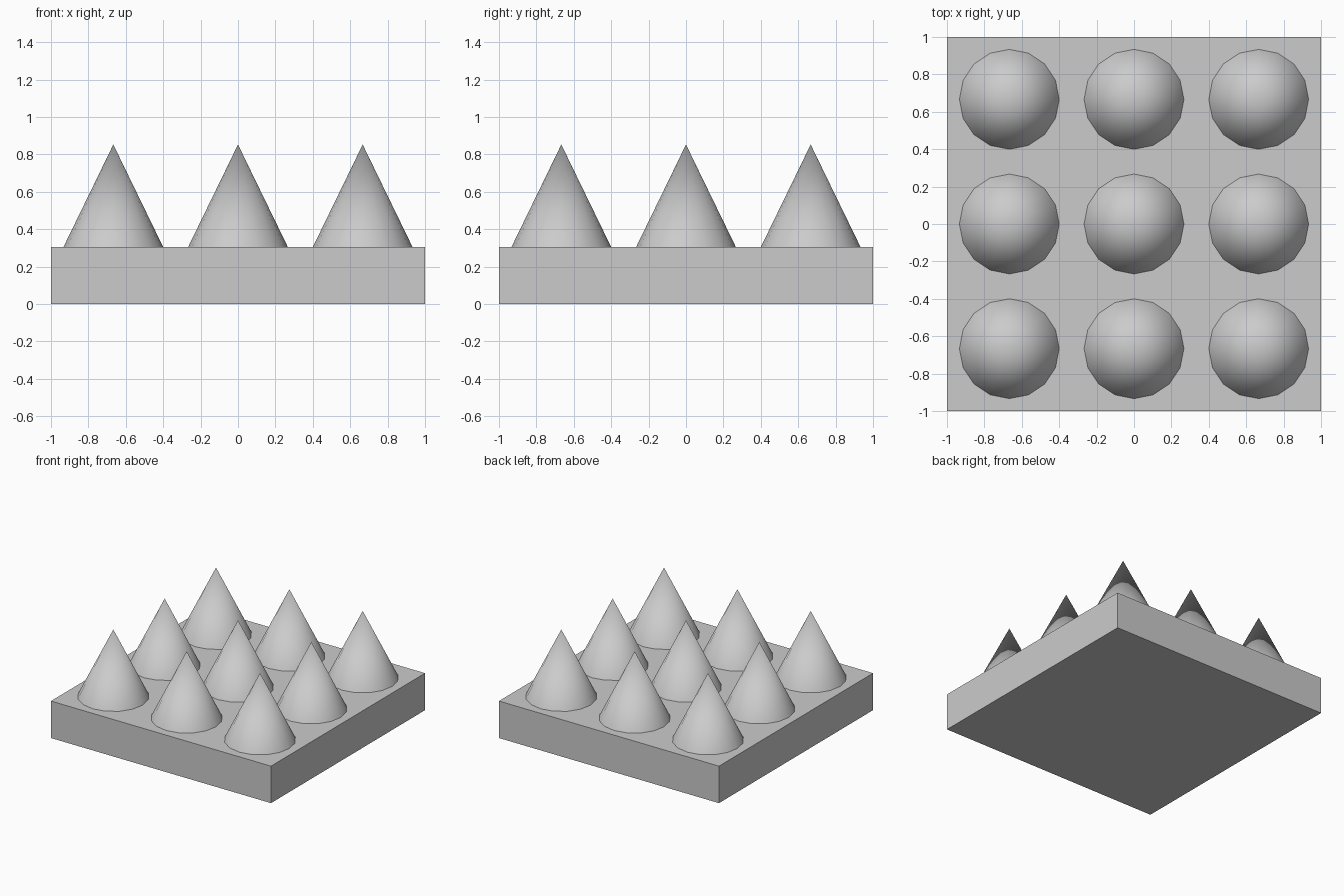
import bpy
import math

if "Cube" in bpy.data.objects:
    bpy.data.objects.remove(bpy.data.objects["Cube"])

PLATE_TOP = 0.304
APEX = 0.853
PITCH = 2 / 3
RADIUS = 0.267

# Square base plate
bpy.ops.mesh.primitive_cube_add(size=1, location=(0, 0, PLATE_TOP / 2))
plate = bpy.context.object
plate.name = "base_plate"
plate.scale = (2, 2, PLATE_TOP)
bpy.ops.object.transform_apply(location=False, rotation=False, scale=True)


# Sixteen-sided smooth cone standing on the plate
def add_spike(name, x, y):
    height = APEX - PLATE_TOP
    bpy.ops.mesh.primitive_cone_add(
        vertices=16, radius1=RADIUS, radius2=0, depth=height,
        end_fill_type='NOTHING', location=(x, y, PLATE_TOP + height / 2))
    spike = bpy.context.object
    spike.name = name
    bpy.ops.object.shade_smooth_by_angle(angle=math.radians(40))


# Three by three grid of spikes
for row in range(3):
    for col in range(3):
        add_spike(f"spike_{row + 1}_{col + 1}", (col - 1) * PITCH, (row - 1) * PITCH)
